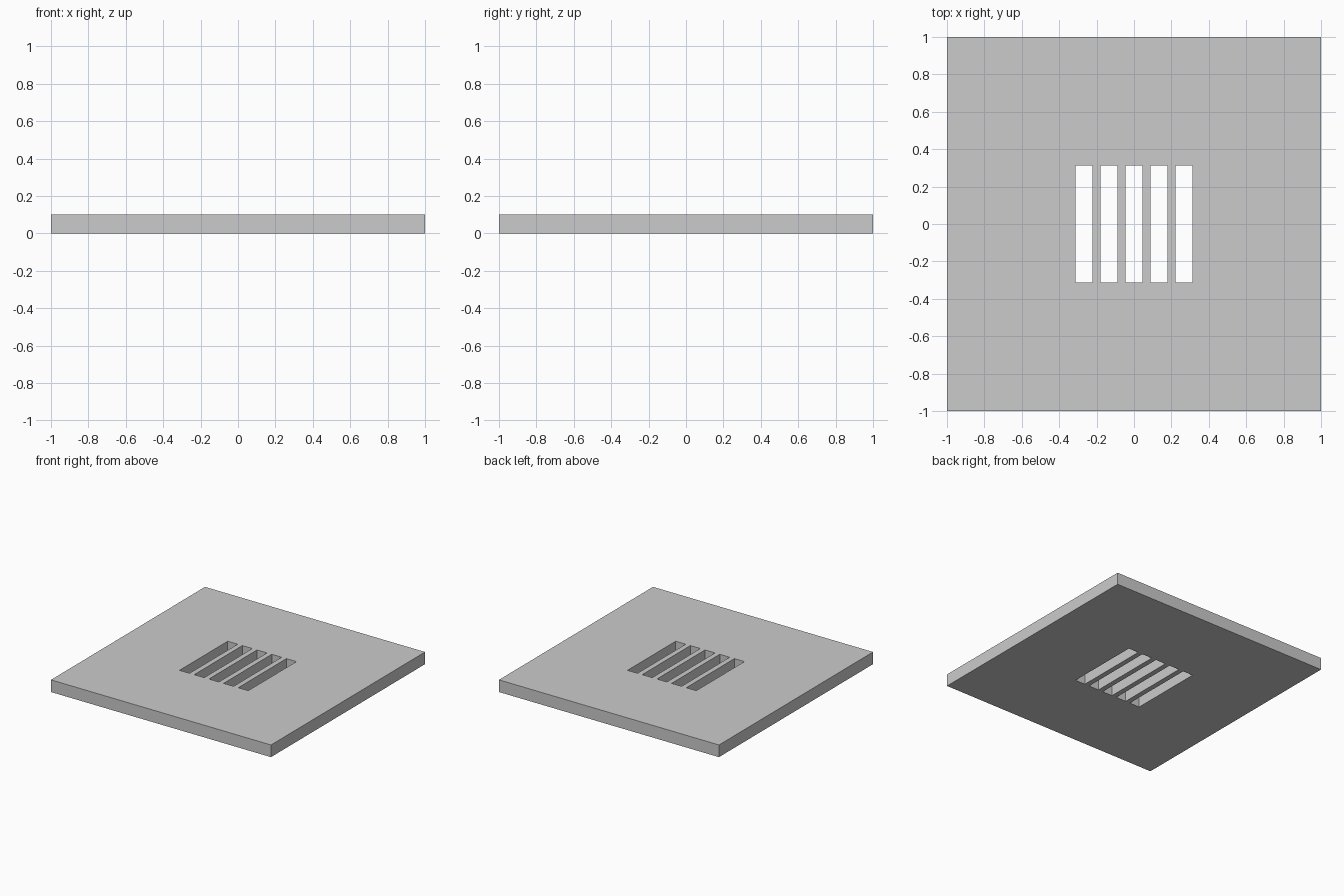
import bpy, bmesh

if "Cube" in bpy.data.objects:
    bpy.data.objects.remove(bpy.data.objects["Cube"])

THICKNESS = 0.10
HALF = 1.0
SLOT_COUNT = 5
SLOT_PITCH = 0.1335
SLOT_HALF_WIDTH = 0.0455
SLOT_HALF_LENGTH = 0.3125

# Grid lines along the plate and slot edges
xs = [-HALF]
for i in range(SLOT_COUNT):
    centre = (i - (SLOT_COUNT - 1) / 2) * SLOT_PITCH
    xs += [centre - SLOT_HALF_WIDTH, centre + SLOT_HALF_WIDTH]
xs.append(HALF)
ys = [-HALF, -SLOT_HALF_LENGTH, SLOT_HALF_LENGTH, HALF]

# Plate outline with the slot cells left open
bm = bmesh.new()
verts = [[bm.verts.new((x, y, 0)) for y in ys] for x in xs]
for i in range(len(xs) - 1):
    for j in range(len(ys) - 1):
        if j == 1 and i % 2 == 1:
            continue
        bm.faces.new((verts[i][j], verts[i + 1][j],
                      verts[i + 1][j + 1], verts[i][j + 1]))

# Thickness, keeping the underside
result = bmesh.ops.extrude_face_region(bm, geom=bm.faces[:], use_keep_orig=True)
top = [g for g in result["geom"] if isinstance(g, bmesh.types.BMVert)]
bmesh.ops.translate(bm, verts=top, vec=(0, 0, THICKNESS))
bmesh.ops.recalc_face_normals(bm, faces=bm.faces[:])

mesh = bpy.data.meshes.new("slotted_plate")
bm.to_mesh(mesh)
bm.free()
plate = bpy.data.objects.new("slotted_plate", mesh)
bpy.context.collection.objects.link(plate)
